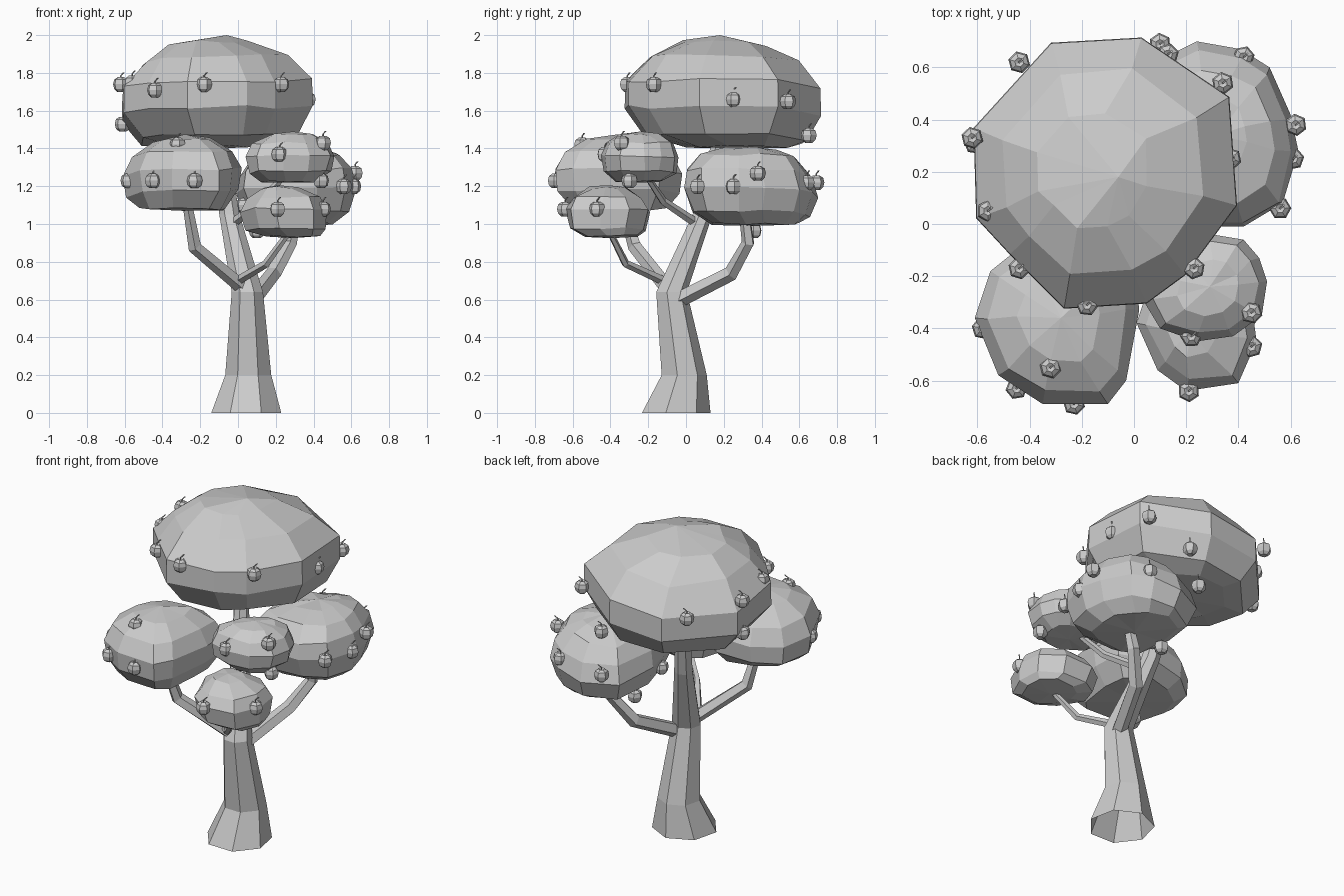
import bpy, bmesh, math, random
from mathutils import Vector

random.seed(4)


def make_object(name, bm):
    bmesh.ops.recalc_face_normals(bm, faces=bm.faces)
    mesh = bpy.data.meshes.new(name)
    bm.to_mesh(mesh)
    bm.free()
    obj = bpy.data.objects.new(name, mesh)
    bpy.context.collection.objects.link(obj)
    return obj


def loft(bm, rings, top=None, bottom=None, cap_start=True):
    """Skin a stack of equal rings, closing each end with a fan or a flat cap."""
    loops = [[bm.verts.new(p) for p in ring] for ring in rings]
    n = len(loops[0])
    for a, b in zip(loops, loops[1:]):
        for i in range(n):
            j = (i + 1) % n
            bm.faces.new((a[i], a[j], b[j], b[i]))
    for loop, tip in ((loops[0], bottom), (loops[-1], top)):
        if loop is loops[0] and not cap_start:
            continue
        if tip is None:
            bm.faces.new(loop)
        else:
            v = bm.verts.new(tip)
            for i in range(n):
                bm.faces.new((loop[i], loop[(i + 1) % n], v))


def foliage(name, outline, rings, apex, bottom_z, jitter, droop):
    """Faceted leaf clump: plan outline scaled per ring (z, scale, dx, dy), drooping to the rear left."""
    xs, ys = zip(*outline)
    cx, cy = (min(xs) + max(xs)) / 2, (min(ys) + max(ys)) / 2
    stack = []
    for level, (z, s, dx, dy) in enumerate(rings):
        k = 0 if s > 0.98 else jitter
        d = droop if level else 0
        stack.append([(cx + dx + (x - cx) * s + random.uniform(-k, k),
                       cy + dy + (y - cy) * s + random.uniform(-k, k),
                       z + random.uniform(-jitter, jitter) - d * max(0, (cx - x + y - cy) * s))
                      for x, y in outline])
    bm = bmesh.new()
    _, s, dx, dy = rings[0]
    loft(bm, stack, apex, (cx + dx, cy + dy, bottom_z))
    return make_object(name, bm)


def tube(name, path, sides, level=False):
    """Tapered limb through (x, y, z, radius) points."""
    pts = [Vector(p[:3]) for p in path]
    rings = []
    for i, p in enumerate(pts):
        t = (pts[min(i + 1, len(pts) - 1)] - pts[max(i - 1, 0)]).normalized()
        if level:
            t = Vector((0, 0, 1))
        u = t.cross(Vector((0, 1, 0))).normalized()
        v = t.cross(u)
        rings.append([p + path[i][3] * (u * math.cos(a) + v * math.sin(a))
                      for a in (math.tau * k / sides + 0.2 for k in range(sides))])
    bm = bmesh.new()
    loft(bm, rings, cap_start=not level)
    return make_object(name, bm)


# Trunk, open underneath, leaning back above the fork
tube("trunk", [(0.045, -0.06, 0, 0.19), (0.055, -0.015, 0.2, 0.125),
               (0.05, -0.08, 0.64, 0.085), (-0.045, 0.085, 1.05, 0.055),
               (-0.1, 0.18, 1.46, 0.04)], 7, True)

# Branches
tube("branch_left", [(0.03, -0.1, 0.66, 0.04), (-0.23, -0.27, 0.88, 0.038),
                     (-0.27, -0.34, 1.12, 0.026)], 5)
tube("branch_front", [(0.0, -0.12, 0.7, 0.025), (0.15, -0.32, 0.79, 0.022),
                      (0.28, -0.41, 0.97, 0.016)], 5)
tube("branch_back", [(0.08, -0.04, 0.6, 0.045), (0.19, 0.24, 0.74, 0.042),
                     (0.28, 0.33, 0.9, 0.036), (0.3, 0.31, 1.06, 0.03)], 5)
tube("branch_upper", [(-0.03, 0.06, 1.0, 0.026), (0.12, -0.12, 1.12, 0.022),
                      (0.26, -0.22, 1.27, 0.016)], 5)

# Crown
foliage("foliage_crown",
        [(-0.32, 0.70), (-0.62, 0.37), (-0.61, 0.02), (-0.48, -0.12), (-0.27, -0.33),
         (0.05, -0.31), (0.2, -0.2), (0.4, 0.07), (0.37, 0.49), (0.03, 0.72)],
        [(1.41, 0.5, 0, 0.08), (1.48, 0.82, 0.01, 0.01), (1.62, 0.99, 0, 0),
         (1.76, 0.985, 0, 0.0), (1.89, 0.75, -0.01, 0.0), (1.97, 0.42, -0.05, 0.0)],
        (-0.06, 0.18, 2.0), 1.40, 0.01, 0.11)

# Left clump
foliage("foliage_left",
        [(-0.61, -0.36), (-0.55, -0.18), (-0.4, -0.06), (-0.18, -0.02), (0.0, -0.13),
         (0.02, -0.33), (-0.03, -0.6), (-0.1, -0.69), (-0.35, -0.69), (-0.52, -0.58)],
        [(1.08, 0.74, 0, 0), (1.18, 0.96, 0, 0), (1.29, 1.0, 0, 0),
         (1.38, 0.86, 0, 0), (1.45, 0.5, 0, 0)],
        (-0.28, -0.36, 1.475), 1.07, 0.008, 0.12)

# Rear right clump
foliage("foliage_right",
        [(0.24, 0.70), (0.41, 0.67), (0.52, 0.60), (0.6, 0.42), (0.63, 0.28), (0.57, 0.08),
         (0.42, -0.01), (0.18, -0.01), (0.03, 0.08), (-0.01, 0.34), (0.04, 0.6)],
        [(1.0, 0.64, -0.01, 0.02), (1.07, 0.87, 0, 0), (1.19, 1.0, 0, 0),
         (1.29, 0.93, 0, -0.01), (1.37, 0.72, 0, -0.01), (1.4, 0.4, 0, 0)],
        (0.32, 0.34, 1.41), 0.99, 0.008, 0.11)

# Small front clumps
foliage("foliage_front_upper",
        [(0.3, -0.04), (0.42, -0.06), (0.48, -0.13), (0.51, -0.22), (0.49, -0.35),
         (0.38, -0.43), (0.24, -0.45), (0.1, -0.4), (0.04, -0.3), (0.06, -0.18), (0.15, -0.08)],
        [(1.225, 0.62, 0, 0), (1.28, 0.92, 0, 0), (1.36, 1.0, 0, 0),
         (1.43, 0.86, 0, 0), (1.475, 0.5, 0.01, 0)],
        (0.29, -0.24, 1.49), 1.22, 0.007, 0.05)
foliage("foliage_front_lower",
        [(0.01, -0.38), (0.09, -0.56), (0.2, -0.64), (0.4, -0.61), (0.47, -0.45),
         (0.45, -0.3), (0.33, -0.2), (0.15, -0.19), (0.05, -0.26)],
        [(0.935, 0.62, 0.05, 0.02), (0.98, 0.9, 0.01, 0), (1.08, 1.0, 0, 0),
         (1.14, 0.82, 0, 0), (1.195, 0.42, -0.02, 0)],
        (0.22, -0.41, 1.205), 0.925, 0.007, 0.05)

# Fruit with dimpled top and tilted stem
FRUIT = [(-0.18, -0.31, 1.74), (-0.44, -0.17, 1.71), (0.23, -0.17, 1.74),
         (-0.56, 0.05, 1.75), (-0.62, 0.33, 1.74), (-0.44, 0.62, 1.69),
         (-0.61, 0.31, 1.53), (0.37, 0.25, 1.66), (0.34, 0.54, 1.65),
         (0.13, 0.65, 1.47), (0.1, 0.69, 1.22), (0.42, 0.64, 1.22),
         (0.62, 0.38, 1.27), (0.61, 0.25, 1.2), (0.56, 0.06, 1.2),
         (0.1, 0.36, 0.965), (0.03, 0.2, 1.1), (0.44, -0.3, 1.23),
         (0.22, -0.43, 1.37), (0.45, -0.34, 1.43), (-0.32, -0.55, 1.42),
         (-0.45, -0.63, 1.23), (-0.23, -0.69, 1.23), (-0.58, -0.4, 1.23),
         (0.21, -0.64, 1.08), (0.45, -0.47, 1.08)]
PROFILE = [(0.02, -0.04), (0.037, -0.025), (0.043, 0.0), (0.037, 0.024), (0.018, 0.037)]


def circle(c, r, z, n, turn=0):
    return [(c[0] + r * math.cos(math.tau * k / n + turn),
             c[1] + r * math.sin(math.tau * k / n + turn), c[2] + z) for k in range(n)]


for i, c in enumerate(FRUIT):
    turn = random.uniform(0, 1)
    bm = bmesh.new()
    loft(bm, [circle(c, r, z, 6, turn) for r, z in PROFILE],
         (c[0], c[1], c[2] + 0.027), (c[0], c[1], c[2] - 0.037))
    tip = (c[0] + 0.014, c[1] + 0.012, c[2])
    loft(bm, [circle(c, 0.004, 0.024, 4), circle(c, 0.004, 0.045, 4), circle(tip, 0.005, 0.062, 4)])
    make_object(f"fruit_{i + 1}", bm)
